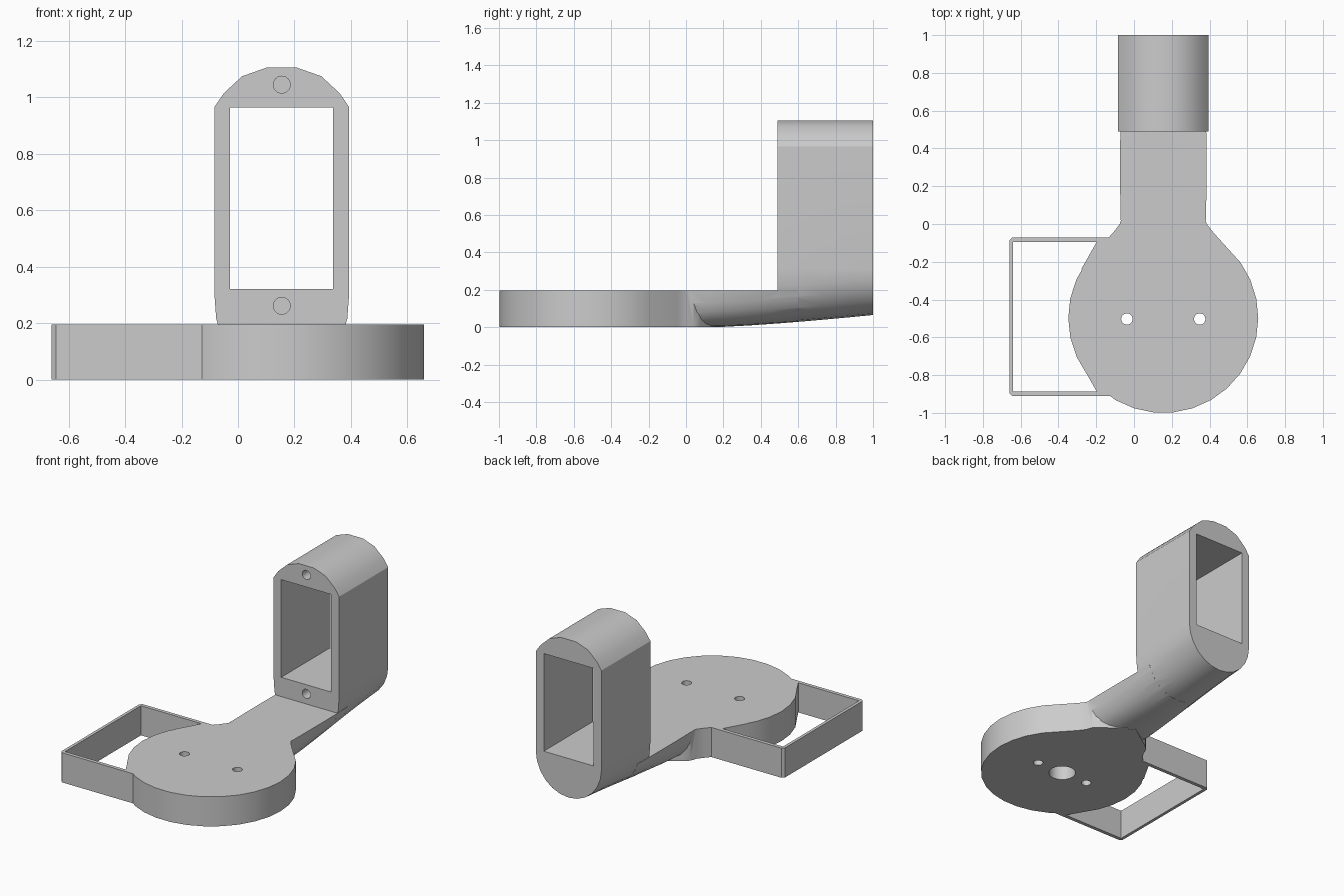
import bpy, bmesh, math
from mathutils import Vector

cube = bpy.data.objects.get("Cube")
if cube:
    bpy.data.objects.remove(cube, do_unlink=True)

CX, CY, R, H = 0.155, -0.497, 0.503, 0.195   # disc centre, radius, plate height

grey = bpy.data.materials.new("plain_grey")
grey.use_nodes = True
colour = (0.6, 0.6, 0.6, 1)
grey.diffuse_color = colour
grey.node_tree.nodes["Principled BSDF"].inputs["Base Color"].default_value = colour


def loft(name, rings):
    """Closed solid through matching rings of points."""
    bm = bmesh.new()
    rows = [[bm.verts.new(p) for p in ring] for ring in rings]
    n = len(rows[0])
    for a, b in zip(rows, rows[1:]):
        for i in range(n):
            j = (i + 1) % n
            bm.faces.new((a[i], a[j], b[j], b[i]))
    bm.faces.new(rows[0])
    bm.faces.new(rows[-1])
    bmesh.ops.recalc_face_normals(bm, faces=bm.faces)
    mesh = bpy.data.meshes.new(name)
    bm.to_mesh(mesh)
    bm.free()
    mesh.materials.append(grey)
    ob = bpy.data.objects.new(name, mesh)
    bpy.context.collection.objects.link(ob)
    return ob


def slab(name, outline, z0=0, z1=H):
    return loft(name, [[(x, y, z) for x, y in outline] for z in (z0, z1)])


def rod(name, start, end, radius, sides=24):
    start, end = Vector(start), Vector(end)
    turn = (end - start).to_track_quat('Z', 'Y')
    steps = [2 * math.pi * i / sides for i in range(sides)]
    ring = [turn @ Vector((radius * math.cos(a), radius * math.sin(a), 0)) for a in steps]
    return loft(name, [[p + c for p in ring] for c in (start, end)])


def combine(target, other, operation):
    mod = target.modifiers.new(operation, 'BOOLEAN')
    mod.operation, mod.object, mod.solver = operation, other, 'EXACT'
    bpy.context.view_layer.objects.active = target
    bpy.ops.object.modifier_apply(modifier=mod.name)
    bpy.data.objects.remove(other, do_unlink=True)


# Round plate with flared shoulders running into the neck
arc = [math.radians(144.4 + 251.2 * i / 21) for i in range(22)]
outline = [(CX + R * math.cos(a), CY + R * math.sin(a)) for a in arc]
shoulder = [(0.265, -0.045), (0.23, 0.0), (0.217, 0.04), (0.19, 0.07)]
outline += [(CX + x, y) for x, y in shoulder] + [(CX, 0.2)]
outline += [(CX - x, y) for x, y in reversed(shoulder)]
body = slab("bracket_body", outline)

# Thin rectangular side loop, mirrored about the plate's middle line
MID = -0.491
half = [(-0.1, 0.3), (-0.28, 0.25), (-0.198, 0.395), (-0.64, 0.395)]
outer = [(-0.66, 0.404), (-0.645, 0.419), (-0.1, 0.419)]
loop = [(x, MID + d) for x, d in half]
loop += [(x, MID - d) for x, d in reversed(half)]
loop += [(x, MID - d) for x, d in reversed(outer)]
loop += [(x, MID + d) for x, d in outer]
side_loop = slab("side_loop", loop)


# Rounded underside, fuller near the plate and a half circle at the back
def underside(y, top):
    w = 0.228 + 0.011 * min(1, y / 0.49)
    power = 2 + 1.5 * (1 - y) ** 2
    low = 0.065 * max(0, (y - 0.15) / 0.85) ** 1.3
    depth = 0.31 - low
    limit = math.asin(((0.31 - top) / depth) ** (power / 2))
    pts = []
    for i in range(13):
        a = limit + (math.pi - 2 * limit) * i / 12
        c = math.cos(a)
        x = math.copysign(abs(c) ** (2 / power), c) * w
        pts.append((CX + x, y, 0.31 - depth * math.sin(a) ** (2 / power)))
    return pts


neck = loft("neck", [underside(y, H) for y in (0.02, 0.12, 0.2, 0.35, 0.5, 0.6)])

# Upright housing with an arched top
arch = [(0.239, 0.965), (0.205, 1.015), (0.14, 1.075), (0.055, 1.105)]
crown = [(-x, z) for x, z in arch] + [(x, z) for x, z in reversed(arch)]
housing = loft("housing", [underside(y, 0.31) + [(CX + x, y, z) for x, z in crown]
                           for y in (0.49, 0.6, 0.75, 0.88, 1.0)])

for part in (side_loop, neck, housing):
    combine(body, part, 'UNION')

# Openings: housing window, screw holes, plate holes, hub recess below
window = slab("window_cutter", [(-0.028, 0.3), (0.336, 0.3), (0.336, 1.2), (-0.028, 1.2)],
              0.322, 0.965)
cutters = [window]
for z in (0.262, 1.045):
    cutters.append(rod("screw_cutter", (CX, 0.4, z), (CX, 0.7, z), 0.03))
for side in (-1, 1):
    x = CX + side * 0.193
    cutters.append(rod("plate_hole_cutter", (x, -0.503, -0.1), (x, -0.503, 0.3), 0.03))
cutters.append(rod("hub_cutter", (CX, -0.503, -0.1), (CX, -0.503, 0.12), 0.082))
for cutter in cutters:
    cutter.hide_render = True
    combine(body, cutter, 'DIFFERENCE')

# Smooth curved walls, sharp edges kept
bpy.ops.object.select_all(action='DESELECT')
body.select_set(True)
bpy.context.view_layer.objects.active = body
bpy.ops.object.shade_smooth_by_angle(angle=math.radians(30))
